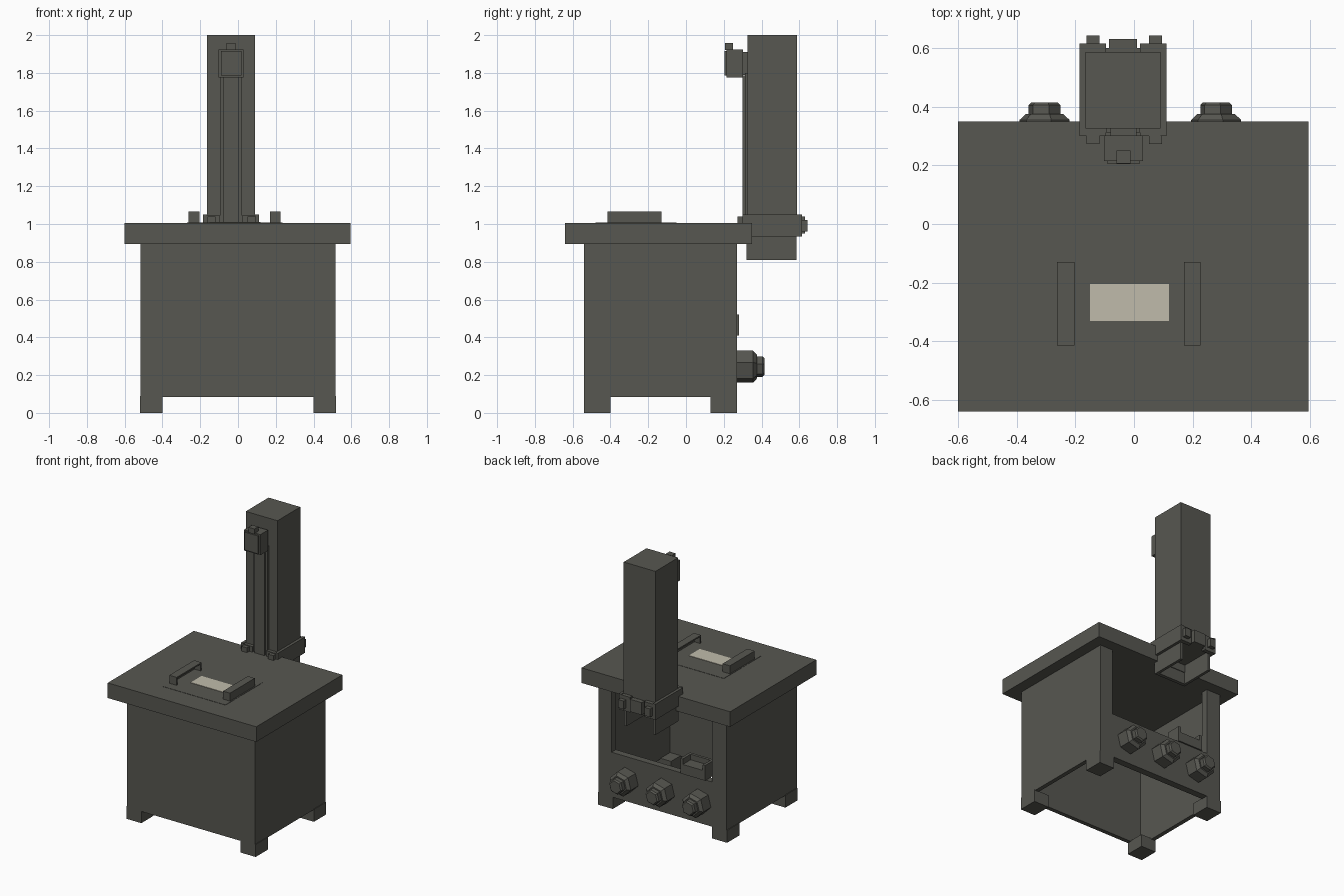
import bpy, bmesh, math
from mathutils import Matrix, Vector


def material(name, rgb):
    m = bpy.data.materials.new(name)
    m.diffuse_color = (*rgb, 1)
    return m


GREY = material("dark_grey", (0.095, 0.095, 0.082))
CREAM = material("cream", (0.53, 0.50, 0.41))


def finish(name, bm, mat):
    me = bpy.data.meshes.new(name)
    bm.to_mesh(me)
    bm.free()
    me.materials.append(mat)
    ob = bpy.data.objects.new(name, me)
    bpy.context.collection.objects.link(ob)
    return ob


def boxes(name, *parts, mat=GREY):
    """One object from boxes given as x0, x1, y0, y1, z0, z1."""
    bm = bmesh.new()
    for x0, x1, y0, y1, z0, z1 in parts:
        mid = Vector((x0 + x1, y0 + y1, z0 + z1)) / 2
        size = Matrix.Diagonal((x1 - x0, y1 - y0, z1 - z0, 1))
        bmesh.ops.create_cube(bm, size=1, matrix=Matrix.Translation(mid) @ size)
    return finish(name, bm, mat)


def hex_knob(name, x, z):
    """Chamfered hexagonal body with a smaller hexagonal end, pointing back."""
    bm = bmesh.new()
    turn = Matrix.Rotation(math.radians(-90), 4, 'X') @ Matrix.Rotation(math.radians(15), 4, 'Z')
    for y0, y1, r0, r1 in ((0.26, 0.355, 0.088, 0.088), (0.355, 0.375, 0.088, 0.066),
                           (0.375, 0.405, 0.056, 0.056), (0.405, 0.415, 0.056, 0.046)):
        bmesh.ops.create_cone(bm, cap_ends=True, segments=6, radius1=r0, radius2=r1, depth=y1 - y0,
                              matrix=Matrix.Translation((x, (y0 + y1) / 2, z)) @ turn)
    return finish(name, bm, GREY)


# Cabinet: open underneath, with a large opening in the back
W, F, B, T = 0.515, -0.54, 0.27, 0.03
boxes("front_panel", (-W, W, F, F + T, 0.085, 0.9))
boxes("left_panel", (-W, -W + T, F + T, B - T, 0.085, 0.9))
boxes("right_panel", (W - T, W, F + T, B - T, 0.085, 0.9))
boxes("back_panel", (-W, W, B - 0.05, B, 0.085, 0.41),
      (-W, -0.40, B - 0.05, B, 0.41, 0.9), (0.41, W, B - 0.05, B, 0.41, 0.9))
for sx, side in ((-1, "left"), (1, "right")):
    for y0, y1, end in ((F, F + 0.14, "front"), (B - 0.14, B, "back")):
        boxes(f"{end}_{side}_foot", (*sorted((sx * 0.40, sx * 0.52)), y0, y1, 0, 0.09))

# Small slotted box on the ledge of the back opening
boxes("ledge_box", (-0.35, -0.15, 0.17, 0.28, 0.41, 0.48), (-0.35, -0.15, 0.17, 0.19, 0.48, 0.52),
      (-0.35, -0.33, 0.19, 0.28, 0.48, 0.52), (-0.17, -0.15, 0.19, 0.28, 0.48, 0.52))

# Three knobs on the back
for i, x in enumerate((-0.305, -0.0125, 0.28)):
    hex_knob(f"back_knob_{i + 1}", x, 0.245)

# Tabletop with service plate and window
boxes("tabletop", (-0.60, 0.595, -0.64, 0.35, 0.895, 1.005))
boxes("service_plate", (-0.27, 0.235, -0.48, -0.05, 1.0, 1.007))
boxes("window", (-0.15, 0.12, -0.33, -0.205, 1.0, 1.01), mat=CREAM)


# Grip handles: outer wall, top and ends, open towards the middle
def handle(name, outer, inner):
    s = 0.01 if inner > outer else -0.01
    x0, x1 = sorted((outer, inner))
    wall = sorted((outer, outer + s))
    boxes(name, (*wall, -0.415, -0.13, 1.005, 1.055), (x0, x1, -0.415, -0.13, 1.055, 1.065),
          (x0, x1, -0.415, -0.405, 1.005, 1.055), (x0, x1, -0.14, -0.13, 1.005, 1.055))


handle("left_handle", -0.262, -0.203)
handle("right_handle", 0.226, 0.17)

# Column with an open channel at its lower end
C0, C1 = -0.165, 0.09
boxes("column", (C0, C1, 0.325, 0.587, 0.95, 2.0))
boxes("column_channel", (C0, C0 + 0.02, 0.325, 0.585, 0.81, 0.95),
      (C1 - 0.02, C1, 0.325, 0.585, 0.81, 0.95), (C0, C1, 0.32, 0.345, 0.81, 0.95))

# Guide rail on the column front
boxes("guide_rail", (-0.095, 0.02, 0.312, 0.33, 1.0, 1.80), (-0.077, 0.002, 0.30, 0.315, 1.0, 1.785))

# Collar around the column foot with clamp lugs
boxes("collar", (-0.185, C0, 0.30, 0.615, 0.935, 1.05), (C1, 0.11, 0.30, 0.615, 0.935, 1.05),
      (-0.185, -0.095, 0.30, 0.33, 0.935, 1.045), (0.02, 0.11, 0.30, 0.33, 0.935, 1.045),
      (-0.185, -0.095, 0.585, 0.615, 0.935, 1.045), (0.02, 0.11, 0.585, 0.615, 0.935, 1.045),
      (-0.10, 0.025, 0.585, 0.60, 0.95, 1.035))
boxes("collar_clamp", (-0.085, 0.01, 0.595, 0.63, 0.95, 1.04))
for x, side in ((-0.14, "left"), (0.073, "right")):
    boxes(f"{side}_lugs", (x - 0.022, x + 0.022, 0.272, 0.30, 1.0, 1.04),
          (x - 0.022, x + 0.022, 0.61, 0.643, 0.96, 1.02))

# Sliding head at the top of the rail
boxes("slide_head", (-0.102, 0.03, 0.215, 0.302, 1.775, 1.925),
      (-0.09, 0.018, 0.205, 0.22, 1.785, 1.915), (-0.08, 0.008, 0.30, 0.33, 1.79, 1.91))
boxes("head_button", (-0.06, -0.012, 0.206, 0.25, 1.92, 1.958))
